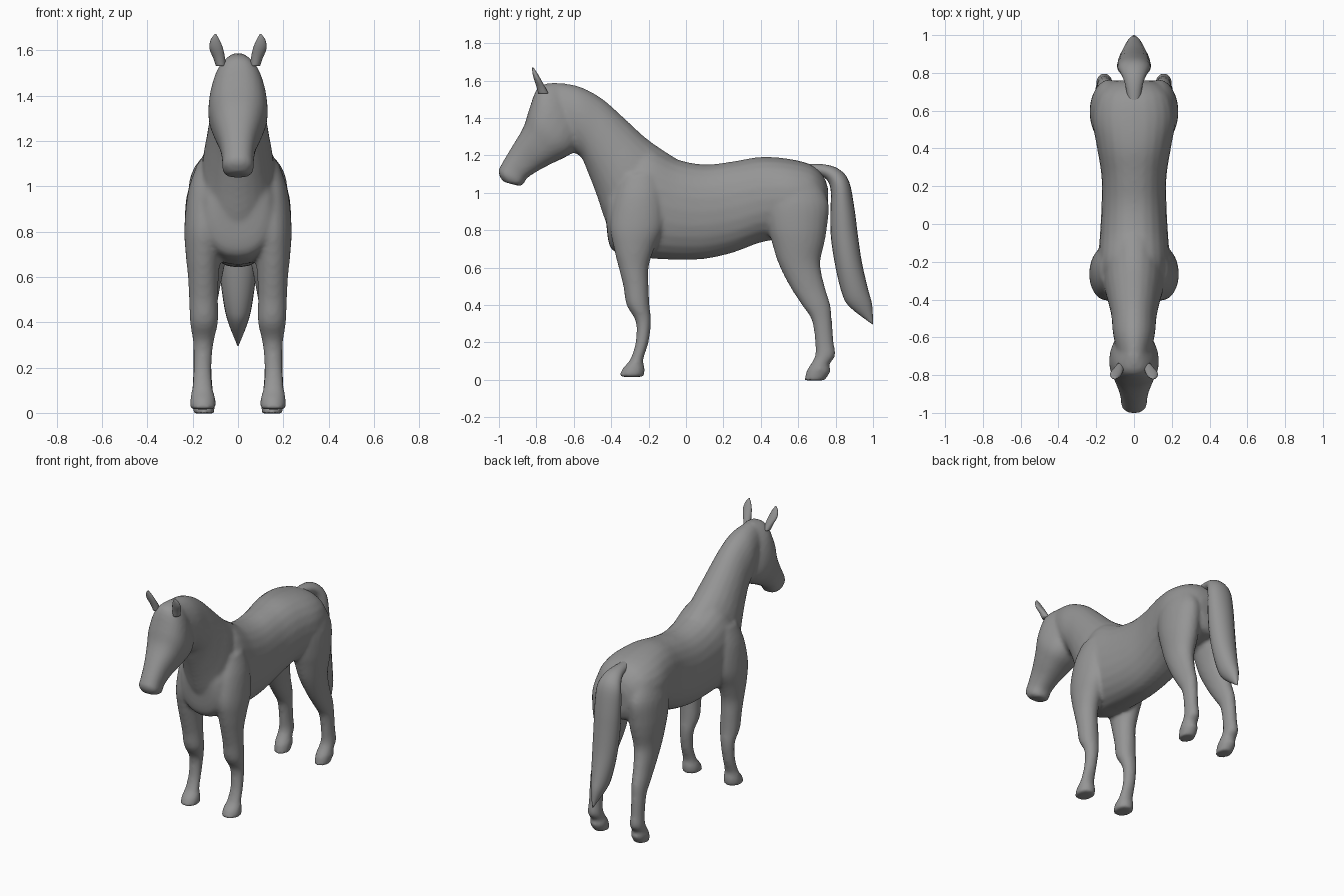
import bpy, bmesh, math
from mathutils import Vector

coat = bpy.data.materials.new("grey_coat")
coat.diffuse_color = (0.3, 0.3, 0.3, 1)


def catmull(a, b, c, d, t):
    return [0.5 * (2*q + (r - p)*t + (2*p - 5*q + 4*r - s)*t*t + (3*q - p - 3*r + s)*t**3)
            for p, q, r, s in zip(a, b, c, d)]


def loft(bm, rings, steps=4, seg=24, power=1.0, side=1):
    """Skin ellipses. Ring: edge A (y, z), opposite edge B (y, z), half width, centre x."""
    rings = [tuple(r) + (0,) * (6 - len(r)) for r in rings]
    pts = [rings[0]] + rings + [rings[-1]]
    dense = [catmull(*pts[i:i + 4], k / steps) for i in range(len(rings) - 1) for k in range(steps)]
    dense.append(rings[-1])
    loops = []
    for ay, az, by, bz, w, x in dense:
        loop = []
        for k in range(seg):
            a = 2 * math.pi * k / seg
            c, s = math.cos(a), math.sin(a)
            c = math.copysign(abs(c) ** power, c)
            s = math.copysign(abs(s) ** power, s)
            loop.append(bm.verts.new((side * (x + w * s),
                                      (ay + by) / 2 + c * (ay - by) / 2,
                                      (az + bz) / 2 + c * (az - bz) / 2)))
        loops.append(loop)
    for p, q in zip(loops, loops[1:]):
        for k in range(seg):
            n = (k + 1) % seg
            bm.faces.new((p[k], p[n], q[n], q[k]))
    bm.faces.new(loops[0])
    bm.faces.new(loops[-1])


def finish(bm, name):
    bmesh.ops.recalc_face_normals(bm, faces=bm.faces)
    for f in bm.faces:
        f.smooth = True
    me = bpy.data.meshes.new(name)
    bm.to_mesh(me)
    bm.free()
    me.materials.append(coat)
    ob = bpy.data.objects.new(name, me)
    bpy.context.collection.objects.link(ob)
    return ob


body = bmesh.new()

# Torso, chest to rump
loft(body, [
    (-.435, 1.0, -.425, .82, .08), (-.40, 1.08, -.40, .70, .15), (-.3, 1.2, -.3, .66, .185),
    (-.2, 1.25, -.2, .65, .19), (-.05, 1.18, -.05, .642, .18), (.1, 1.152, .1, .647, .172),
    (.25, 1.168, .25, .68, .172), (.4, 1.192, .4, .735, .195), (.55, 1.182, .55, .76, .22),
    (.67, 1.15, .67, .78, .2), (.735, 1.09, .735, .80, .15), (.76, 1.02, .76, .86, .09)], power=.9)

# Neck, poll to withers
loft(body, [
    (-.71, 1.59, -.66, 1.22, .09), (-.58, 1.572, -.57, 1.2, .112), (-.45, 1.505, -.525, 1.11, .12),
    (-.32, 1.39, -.475, .98, .14), (-.2, 1.282, -.435, .86, .16), (-.05, 1.182, -.37, .7, .165)])

# Head, poll to muzzle
loft(body, [
    (-.70, 1.59, -.54, 1.40, .06), (-.79, 1.565, -.56, 1.27, .112), (-.838, 1.45, -.62, 1.205, .132),
    (-.87, 1.35, -.71, 1.16, .112), (-.935, 1.24, -.79, 1.118, .082), (-.985, 1.155, -.85, 1.078, .07),
    (-1.003, 1.11, -.87, 1.045, .07), (-.98, 1.06, -.89, 1.036, .05)], power=.85)

for side in (1, -1):
    # Front leg, shoulder to hoof
    loft(body, [
        (-.33, 1.10, -.15, 1.10, .05, .13), (-.38, .98, -.12, .98, .085, .135),
        (-.405, .82, -.12, .82, .09, .147), (-.385, .70, -.17, .70, .078, .153),
        (-.36, .60, -.2, .60, .068, .153), (-.335, .50, -.2, .50, .064, .152),
        (-.318, .40, -.195, .40, .062, .150), (-.268, .31, -.187, .31, .046, .153),
        (-.27, .20, -.2, .20, .04, .157), (-.298, .11, -.228, .11, .046, .157),
        (-.34, .06, -.22, .06, .056, .155), (-.358, .016, -.225, .016, .058, .155)], side=side)
    # Hind leg, haunch to hoof
    loft(body, [
        (.45, 1.08, .70, 1.08, .07, .12), (.42, .95, .762, .95, .098, .130),
        (.435, .82, .755, .82, .1, .135), (.46, .73, .74, .73, .092, .137),
        (.495, .62, .718, .62, .075, .14), (.555, .50, .742, .50, .058, .147),
        (.62, .40, .772, .40, .05, .152), (.672, .32, .78, .32, .043, .155),
        (.69, .20, .79, .20, .04, .157), (.69, .13, .798, .13, .044, .157),
        (.665, .08, .765, .08, .048, .155), (.645, .05, .775, .05, .052, .153),
        (.632, -.003, .742, -.003, .045, .15)], side=side)

# Blend the overlapping masses into one smooth skin
horse = finish(body, "body")
remesh = horse.modifiers.new("blend", 'REMESH')
remesh.mode = 'VOXEL'
remesh.voxel_size = 0.012
remesh.use_smooth_shade = True
smooth = horse.modifiers.new("soften", 'SMOOTH')
smooth.factor = 0.5
smooth.iterations = 6

# Ears
for side, label in ((1, "left"), (-1, "right")):
    ear = bmesh.new()
    loft(ear, [
        (-.79, 1.53, -.735, 1.53, .022, .075), (-.80, 1.57, -.75, 1.56, .026, .083),
        (-.815, 1.615, -.772, 1.60, .030, .096), (-.822, 1.65, -.795, 1.64, .020, .101),
        (-.822, 1.672, -.815, 1.67, .004, .100)], seg=16, side=side)
    finish(ear, label + "_ear")

# Tail
tail = bmesh.new()
loft(tail, [
    (.62, 1.155, .64, 1.10, .03), (.74, 1.152, .72, 1.09, .045), (.82, 1.125, .76, 1.06, .065),
    (.872, 1.06, .775, 1.0, .085), (.90, .92, .772, .90, .09), (.918, .78, .775, .76, .088),
    (.94, .63, .80, .60, .08), (.972, .49, .835, .46, .062), (.995, .40, .875, .39, .042),
    (1.0, .295, .985, .305, .004)], seg=20)
finish(tail, "tail")
